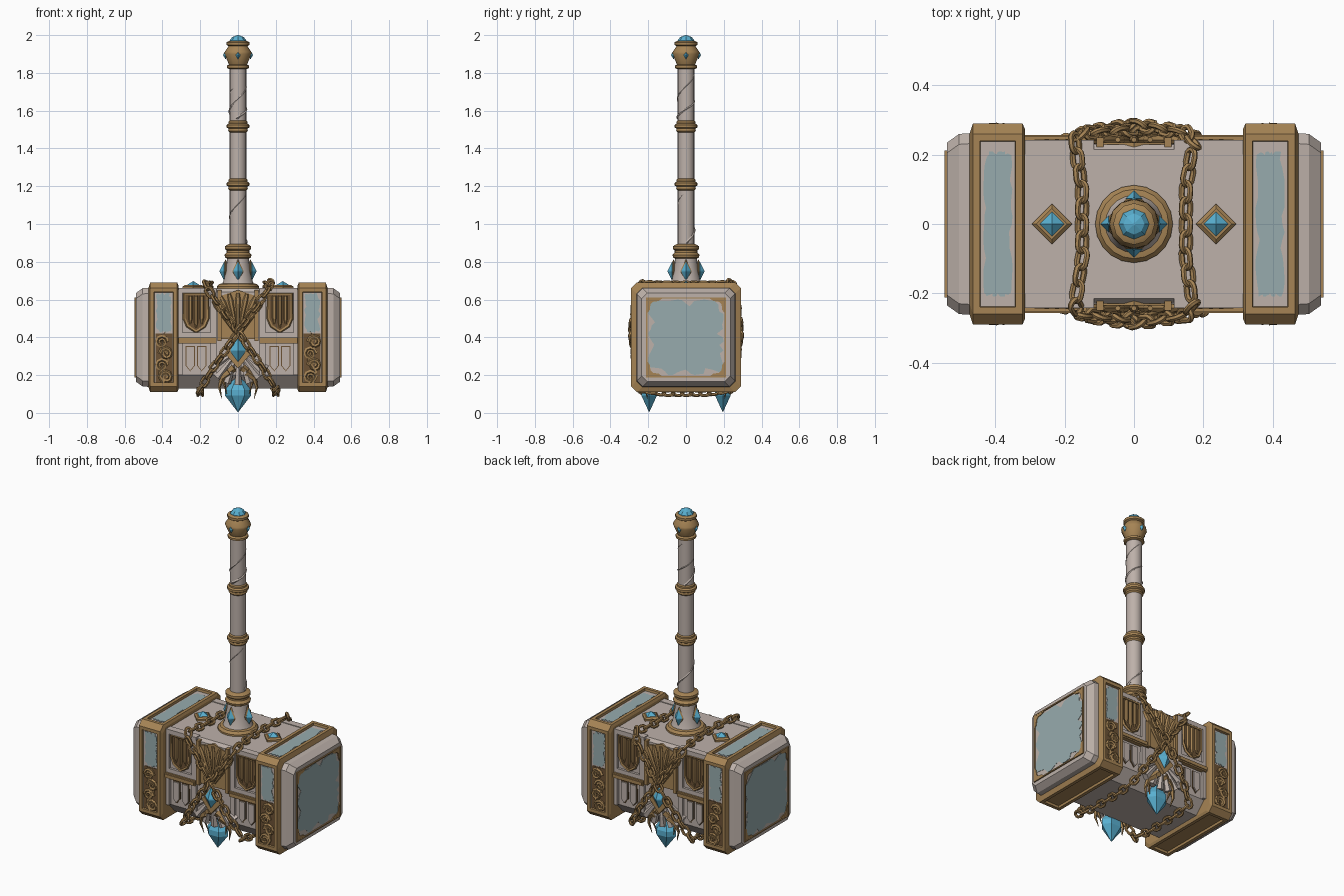
import bpy, bmesh, math, random
from math import sin, cos, pi
from mathutils import Vector, Matrix

if "Cube" in bpy.data.objects:
    bpy.data.objects.remove(bpy.data.objects["Cube"])
random.seed(4)


def material(name, rgb):
    m = bpy.data.materials.new(name)
    m.use_nodes = True
    m.diffuse_color = (*rgb, 1)
    m.node_tree.nodes["Principled BSDF"].inputs["Base Color"].default_value = (*rgb, 1)
    return m


STONE = material("pale stone", (0.51, 0.44, 0.40))
GOLD = material("aged gold", (0.38, 0.23, 0.09))
DARK = material("dark bronze", (0.15, 0.085, 0.035))
BLUE = material("blue crystal", (0.10, 0.43, 0.63))
PALE = material("faded blue", (0.31, 0.41, 0.42))


def finish(name, bm, *mats, smooth=False):
    bmesh.ops.recalc_face_normals(bm, faces=bm.faces)
    me = bpy.data.meshes.new(name)
    bm.to_mesh(me)
    bm.free()
    for m in mats:
        me.materials.append(m)
    if smooth:
        me.shade_smooth()
        me.set_sharp_from_angle(angle=math.radians(35))
    ob = bpy.data.objects.new(name, me)
    bpy.context.collection.objects.link(ob)
    return ob


def loft(bm, rings, closed=False):
    """Skin a list of point rings, capping the ends unless closed."""
    vs = [[bm.verts.new(p) for p in ring] for ring in rings]
    pairs = list(zip(vs, vs[1:])) + ([(vs[-1], vs[0])] if closed else [])
    for a, b in pairs:
        for i in range(len(a)):
            j = (i + 1) % len(a)
            bm.faces.new((a[i], a[j], b[j], b[i]))
    if not closed:
        bm.faces.new(vs[0])
        bm.faces.new(vs[-1])


def prism(bm, pts, w0, w1, place):
    loft(bm, [[place(u, v, w) for u, v in pts] for w in (w0, w1)])


def rect(u0, u1, v0, v1):
    return [(u0, v0), (u1, v0), (u1, v1), (u0, v1)]


def sweep(bm, pts, radius, ref, n=6, closed=False):
    """Round tube along points; radius is a function of 0..1."""
    pts, rings = [Vector(p) for p in pts], []
    last = len(pts) - 1
    for i, p in enumerate(pts):
        nxt = pts[(i + 1) % len(pts)] if closed else pts[min(i + 1, last)]
        prv = pts[i - 1] if closed else pts[max(i - 1, 0)]
        t = (nxt - prv).normalized()
        a = t.cross(Vector(ref)).normalized()
        b = t.cross(a)
        r = radius(i / last)
        rings.append([p + r * (a * cos(2 * pi * k / n) + b * sin(2 * pi * k / n)) for k in range(n)])
    loft(bm, rings, closed)


def lathe(name, profile, mat, n=20, smooth=True):
    bm = bmesh.new()
    loft(bm, [[(r * cos(2 * pi * k / n), r * sin(2 * pi * k / n), z) for k in range(n)] for r, z in profile])
    return finish(name, bm, mat, smooth=smooth)


def gem(name, at, size, n=6, mat=BLUE, waist=0.15):
    """Faceted double-pointed crystal with half sizes."""
    ob = lathe(name, [(0.03, -1), (0.95, -waist), (0.95, waist), (0.03, 1)], mat, n, False)
    ob.location, ob.scale = at, size
    return ob


def blotch(cu, cv, hu, hv, amp, n=56):
    """Worn rectangular patch with a ragged edge."""
    pts = []
    for i in range(n):
        a = 2 * pi * i / n
        k = 1 / max(abs(cos(a)), abs(sin(a)))
        if k > 1.3:
            k *= 0.95
        wob = amp * (0.5 + 0.5 * sin(i * 1.1)) * random.random()
        pts.append((cu + (hu - wob) * k * cos(a), cv + (hv - wob) * k * sin(a)))
    return pts


def octagon(h, c):
    return [(-h, -h + c), (-h + c, -h), (h - c, -h), (h, -h + c), (h, h - c), (h - c, h), (-h + c, h), (-h, h - c)]


MID = 0.40   # height of the head axis


# Central block with chamfered underside
bm = bmesh.new()
half = [(0.16, 0.13), (0.225, 0.2), (0.23, 0.64), (0.215, 0.658)]
section = half + [(-y, z) for y, z in reversed(half)]
prism(bm, section, -0.33, 0.33, lambda u, v, w: (w, u, v))
finish("head_block", bm, STONE)

for side in (-1, 1):
    tag = "left" if side > 0 else "right"
    # Stone striking cap
    bm = bmesh.new()
    loft(bm, [[(side * x, u, MID + v) for u, v in octagon(h, 0.03)]
              for x, h in ((0.46, 0.25), (0.475, 0.262), (0.505, 0.26), (0.54, 0.235))])
    finish(tag + "_cap", bm, STONE)

    # Gold band with recessed panels
    bm = bmesh.new()
    loft(bm, [[(side * x, u, MID + v) for u, v in octagon(h, 0.03)]
              for x, h in ((0.315, 0.275), (0.322, 0.29), (0.465, 0.29), (0.475, 0.26))])
    bmesh.ops.recalc_face_normals(bm, faces=bm.faces)
    panels = [f for f in bm.faces if abs(f.normal.x) < 0.1 and f.calc_area() > 0.05]
    bmesh.ops.inset_individual(bm, faces=panels, thickness=0.028)
    bmesh.ops.inset_individual(bm, faces=panels, thickness=0.003, depth=-0.014)
    for f in panels:
        f.material_index = 0 if f.normal.z < -0.5 else 1
    finish(tag + "_band", bm, GOLD, STONE)

    # Worn blue paint on the cap and the band top
    def end(u, v, w):
        return (side * w, u, MID + v)
    bm = bmesh.new()
    prism(bm, blotch(0, 0, 0.2, 0.2, 0.04), 0.538, 0.542, end)
    prism(bm, blotch(0.393, 0, 0.042, 0.21, 0.014), 0.674, 0.679, lambda u, v, w: (side * u, v, w))
    finish(tag + "_worn_paint", bm, PALE)

    # Thin frame and corner mounts on the cap
    bm = bmesh.new()
    for q in range(4):
        c, s = (1, 0, -1, 0)[q], (0, 1, 0, -1)[q]
        def turned(u, v, w):
            return end(u * c - v * s, u * s + v * c, w)
        prism(bm, rect(-0.212, 0.212, 0.205, 0.212), 0.535, 0.547, turned)
        prism(bm, [(0.21, 0.21), (0.12, 0.21), (0.145, 0.192), (0.175, 0.188), (0.188, 0.175),
                   (0.192, 0.145), (0.21, 0.12)], 0.535, 0.546, turned)
    finish(tag + "_cap_frame", bm, GOLD)

    # Diamond mount on top of the block
    mount = lathe(tag + "_top_mount", [(0.058, 0.65), (0.058, 0.668), (0.045, 0.676)], GOLD, 4, False)
    mount.location.x = side * 0.237
    gem(tag + "_top_gem", (side * 0.237, 0, 0.672), (0.042, 0.042, 0.025), 4, waist=0.05)


for s in (-1, 1):
    tag = "front" if s < 0 else "back"

    def face(u, v, w):
        return (u, s * w, v)
    gold, stone, dark, pale = (bmesh.new() for _ in range(4))

    for m in (-1, 1):
        # Band panels: paint above, scrollwork below
        prism(pale, blotch(m * 0.393, 0.53, 0.041, 0.105, 0.014), 0.274, 0.279, face)
        prism(dark, rect(m * 0.348, m * 0.438, 0.155, 0.42), 0.274, 0.279, face)
        for k in range(4):
            d = m if k % 2 else -m
            cu, cv = m * 0.393 + d * 0.012, 0.19 + k * 0.062
            pts = []
            for i in range(15):
                r, a = 0.034 - 0.0019 * i, 0.75 * i
                pts.append(face(cu - d * r * cos(a), cv + r * sin(a), 0.281))
            sweep(gold, pts, lambda t: 0.0105 - 0.003 * t, (0, 1, 0), 5)
        sweep(gold, [face(m * (0.393 + 0.022 * sin(i * 1.1)), 0.16 + i * 0.03, 0.282) for i in range(10)],
              lambda t: 0.01 * (1.1 - t), (0, 1, 0), 5)

        # Stone surround and pillars
        for u0, u1, v0, v1 in ((0.115, 0.145, 0.2, 0.655), (0.295, 0.318, 0.2, 0.655),
                               (0.115, 0.318, 0.635, 0.662), (0.115, 0.318, 0.4, 0.425)):
            prism(stone, rect(m * u0, m * u1, v0, v1), 0.2, 0.242, face)
        # Shield window with hanging bars
        shield = [(-0.062, 0.63), (0.062, 0.63), (0.062, 0.5), (0.045, 0.46), (0, 0.43), (-0.045, 0.46), (-0.062, 0.5)]
        prism(dark, [(m * 0.222 + u, v) for u, v in shield], 0.22, 0.234, face)
        rim = [face(m * 0.222 + u, v, 0.236) for u, v in shield]
        sweep(gold, rim, lambda t: 0.009, (0, 1, 0), 5, True)
        for k in range(-1, 2):
            sweep(gold, [face(m * 0.222 + k * 0.03, v, 0.236) for v in (0.62, 0.5 - 0.02 * (k == 0), 0.47 - 0.02 * (k == 0))],
                  lambda t: 0.011 if t < 0.9 else 0.003, (0, 1, 0), 6)
        # Gold rail
        prism(gold, rect(m * 0.115, m * 0.32, 0.368, 0.4), 0.2, 0.252, face)
        prism(gold, rect(m * 0.12, m * 0.315, 0.376, 0.392), 0.25, 0.257, face)
        # Small lower shields
        for u in (0.192, 0.253):
            for bm, g, w in ((dark, 0.005, 0.231), (stone, 0, 0.238)):
                prism(bm, [(m * u - 0.02 - g, 0.35 + g), (m * u + 0.02 + g, 0.35 + g),
                           (m * u + 0.02 + g, 0.25), (m * u, 0.225 - g), (m * u - 0.02 - g, 0.25)], 0.2, w, face)
        # Upright edges and claws about the hanging crystal
        prism(gold, rect(m * 0.088, m * 0.108, 0.38, 0.65), 0.2, 0.25, face)
        for du, top in ((0.0, 0.24), (0.025, 0.215)):
            path = [(0.02 + du, top), (0.06 + du, top - 0.03), (0.075 + du, top - 0.08), (0.06 + du, top - 0.14)]
            sweep(gold, [face(m * u, v, 0.235 - 0.01 * i) for i, (u, v) in enumerate(path)],
                  lambda t: 0.021 * (1.05 - t), (0, 1, 0), 5)
        # Angled gold setting of the middle crystal
        prism(gold, [(0, 0.235), (m * 0.065, 0.31), (m * 0.045, 0.33), (0, 0.27)], 0.2, 0.262, face)

    # Shell fan above and stone fan below the middle crystal
    prism(gold, [(-0.09, 0.39), (0.09, 0.39), (0.09, 0.62), (0, 0.65), (-0.09, 0.62)], 0.2, 0.236, face)
    for k in range(-3, 4):
        a = k * 0.2
        sweep(gold, [face(r * sin(a), 0.4 + r * cos(a), 0.238 + 0.005 * (r > 0.1)) for r in (0.02, 0.13, 0.2, 0.235)],
              lambda t: 0.006 + 0.013 * t if t < 0.9 else 0.008, (0, 1, 0), 6)
        a = k * 0.33
        sweep(stone, [face(r * sin(a), 0.33 - r * cos(a), 0.232 - 0.16 * max(0, r * cos(a) - 0.12)) for r in (0.04, 0.12, 0.18)],
              lambda t: 0.008 + 0.014 * t, (0, 1, 0), 5)
    finish(tag + "_gold_ornament", gold, GOLD, smooth=True)
    finish(tag + "_stone_trim", stone, STONE)
    finish(tag + "_dark_recesses", dark, DARK)
    finish(tag + "_worn_paint", pale, PALE)
    gem(tag + "_middle_setting", (0, s * 0.25, 0.33), (0.052, 0.028, 0.078), 4, GOLD, 0.05)
    gem(tag + "_middle_crystal", (0, s * 0.258, 0.33), (0.042, 0.033, 0.066), 4, waist=0.05)
    gem(tag + "_hanging_crystal", (0, s * 0.195, 0.107), (0.072, 0.05, 0.102))


# Handle, from the base ring to the crystal tip
lathe("base_ring", [(0.112, 0.65), (0.112, 0.668), (0.1, 0.682), (0.085, 0.685)], GOLD)
lathe("handle_foot", [(0.09, 0.67), (0.076, 0.7), (0.062, 0.78), (0.056, 0.83)], STONE)
lathe("handle_collar", [(0.055, 0.815), (0.068, 0.822), (0.072, 0.836), (0.06, 0.85), (0.06, 0.86),
                        (0.07, 0.868), (0.07, 0.882), (0.05, 0.893)], GOLD)
lathe("handle_shaft", [(0.044, 0.86), (0.044, 1.86)], STONE)
for z in (1.21, 1.517):
    lathe("handle_ring", [(0.044, z - 0.032), (0.052, z - 0.024), (0.05, z - 0.012), (0.06, z - 0.006),
                          (0.06, z + 0.008), (0.05, z + 0.014), (0.05, z + 0.024), (0.044, z + 0.03)], GOLD)
lathe("pommel", [(0.045, 1.82), (0.058, 1.826), (0.058, 1.838), (0.048, 1.845), (0.072, 1.9), (0.07, 1.912),
                 (0.05, 1.942), (0.06, 1.948), (0.06, 1.962), (0.045, 1.97)], GOLD, 12)
lathe("pommel_crystal", [(0.044, 1.96), (0.044, 1.972), (0.03, 1.99), (0.004, 2.0)], BLUE, 8, False)
for k in range(4):
    c, s = cos(k * pi / 2), sin(k * pi / 2)
    gem("foot_setting", (0.066 * c, 0.066 * s, 0.75), (0.03, 0.03, 0.062), 4, GOLD, 0.05)
    gem("foot_crystal", (0.073 * c, 0.073 * s, 0.75), (0.026, 0.026, 0.05), 4, waist=0.05)
    gem("pommel_stud", (0.066 * c, 0.066 * s, 1.895), (0.014, 0.014, 0.022), 4, waist=0.05)

# Raised vines winding round the shaft
bm = bmesh.new()
for z0, z1, start in ((0.9, 1.16, 0), (1.55, 1.8, 2), (1.56, 1.72, 4.5)):
    sweep(bm, [(0.044 * cos(start + 0.3 * i), 0.044 * sin(start + 0.3 * i), z0 + (z1 - z0) * i / 20) for i in range(21)],
          lambda t: 0.007 * (1.1 - t), (0, 0, 1), 5)
finish("shaft_vines", bm, STONE, smooth=True)


# Two chain loops crossing on the front and back
def chain(name, m, gap):
    half = [(-0.15, -0.1, 0.68), (-0.17, -0.235, 0.682), (-0.15, -0.262, 0.64), (0, -0.27 - gap, 0.43),
            (0.13, -0.265, 0.24), (0.2, -0.235, 0.125), (0.2, -0.12, 0.105)]
    loop = [Vector((m * x, y, z)) for x, y, z in half]
    loop += [Vector((p.x, -p.y, p.z)) for p in reversed(loop)]
    segs = [(a, b, (b - a).length) for a, b in zip(loop, loop[1:] + loop[:1])]
    count = 48
    step = sum(s[2] for s in segs) / count
    bm = bmesh.new()
    for i in range(count):
        d = i * step
        for a, b, length in segs:
            if d <= length:
                break
            d -= length
        t = (b - a).normalized()
        at = a + t * d
        out = Vector((0, at.y, at.z - MID))
        side = t.cross(out).normalized()
        up = side.cross(t)
        tilt = pi / 4 if i % 2 else -pi / 4
        p, q = side * cos(tilt) + up * sin(tilt), up * cos(tilt) - side * sin(tilt)
        link = []
        for k in range(12):
            w = 2 * pi * k / 12
            link.append(at + t * (0.019 * cos(w) + math.copysign(0.009, cos(w))) + p * 0.018 * sin(w))
        sweep(bm, link, lambda _: 0.0085, q, 6, True)
    finish(name, bm, GOLD, smooth=True)


chain("right_chain", 1, 0.0)
chain("left_chain", -1, 0.018)
